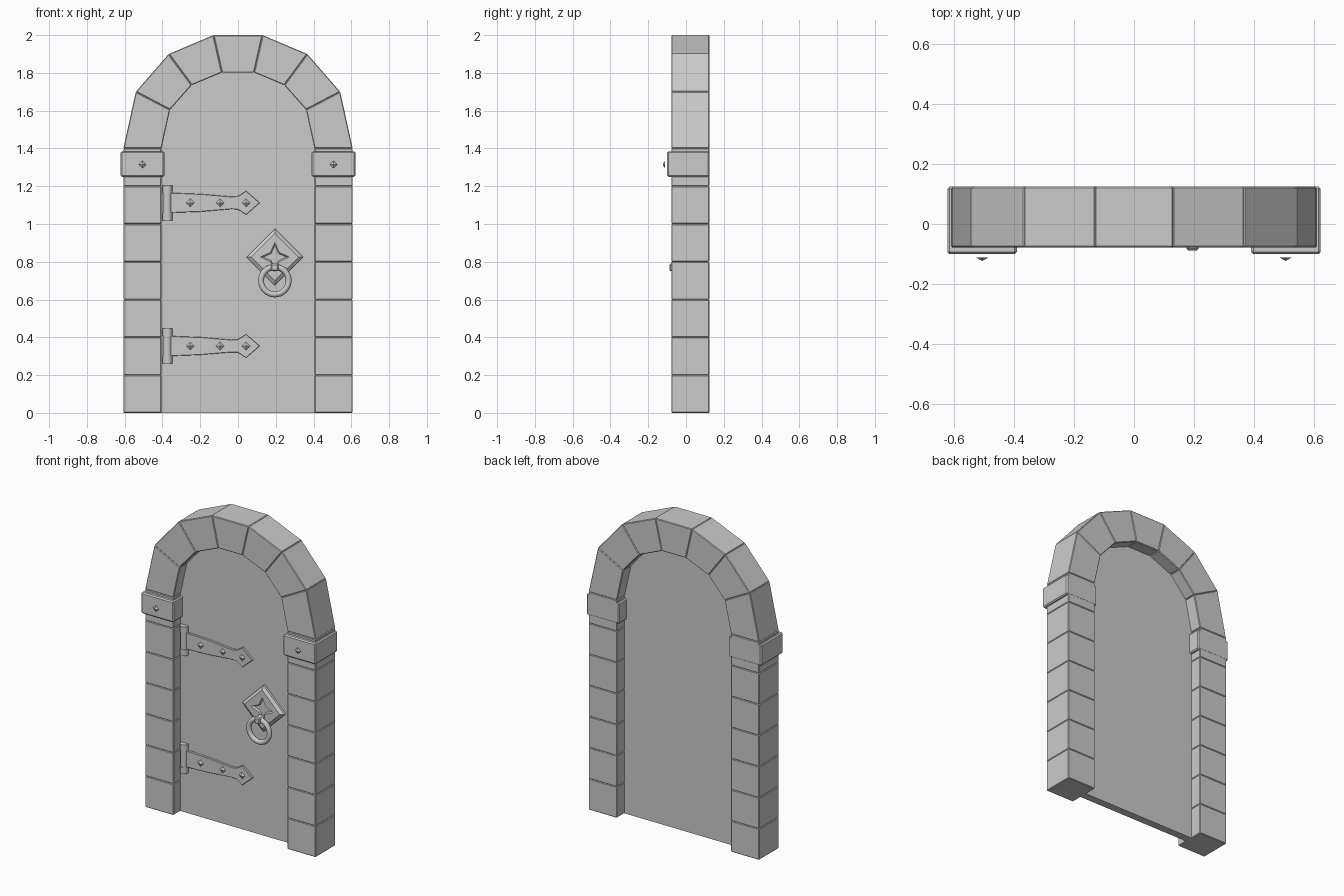
import bpy, bmesh, math
from mathutils import Matrix, Vector

if "Cube" in bpy.data.objects:
    bpy.data.objects.remove(bpy.data.objects["Cube"])

FRONT, BACK = -0.078, 0.124
DOOR_FRONT, DOOR_BACK = -0.005, 0.045


def finish(bm, name, bevel=0.0, smooth=False):
    bmesh.ops.recalc_face_normals(bm, faces=bm.faces[:])
    if bevel:
        bmesh.ops.bevel(bm, geom=bm.edges[:], offset=bevel, segments=1,
                        profile=0.5, affect='EDGES')
    mesh = bpy.data.meshes.new(name)
    bm.to_mesh(mesh)
    bm.free()
    ob = bpy.data.objects.new(name, mesh)
    bpy.context.collection.objects.link(ob)
    if smooth:
        bpy.ops.object.select_all(action='DESELECT')
        ob.select_set(True)
        bpy.context.view_layer.objects.active = ob
        bpy.ops.object.shade_smooth_by_angle(angle=math.radians(40))
    return ob


def prism(name, pts, y0, y1, bevel=0.0):
    """Extrude an (x, z) outline from y0 to y1."""
    bm = bmesh.new()
    a = [bm.verts.new((x, y0, z)) for x, z in pts]
    b = [bm.verts.new((x, y1, z)) for x, z in pts]
    bm.faces.new(a)
    bm.faces.new(b[::-1])
    n = len(pts)
    for i in range(n):
        bm.faces.new((a[i], b[i], b[(i + 1) % n], a[(i + 1) % n]))
    return finish(bm, name, bevel)


def block(name, x0, x1, z0, z1, y0=FRONT, y1=BACK, bevel=0.004):
    return prism(name, [(x0, z0), (x1, z0), (x1, z1), (x0, z1)], y0, y1, bevel)


def stud(name, x, y, z, r=0.02, h=0.011):
    """Four-sided pointed nail head facing -y."""
    bm = bmesh.new()
    m = Matrix.Translation((x, y - h / 2, z)) @ Matrix.Rotation(math.pi / 2, 4, 'X')
    bmesh.ops.create_cone(bm, cap_ends=True, segments=4, radius1=r, radius2=0,
                          depth=h, matrix=m)
    return finish(bm, name)


def cylinder(name, x, y, z, r, h):
    bm = bmesh.new()
    bmesh.ops.create_cone(bm, cap_ends=True, segments=16, radius1=r, radius2=r,
                          depth=h, matrix=Matrix.Translation((x, y, z)))
    return finish(bm, name, smooth=True)


# Stone posts, capital blocks and their studs
courses = [(i * 0.2, i * 0.2 + 0.2) for i in range(6)] + [(1.2, 1.26), (1.37, 1.4)]
for side, s in (("left", -1), ("right", 1)):
    for z0, z1 in courses:
        block(side + "_post_stone", s * 0.405, s * 0.607, z0, z1)
    block(side + "_capital", s * 0.39, s * 0.621, 1.25, 1.385, -0.1, BACK, 0.007)
    stud(side + "_capital_stud", s * 0.505, -0.112, 1.315)

# Arch stones
outer = [(0.607, 1.4), (0.541, 1.7), (0.367, 1.9), (0.13, 2.0)]
inner = [(0.405, 1.4), (0.36, 1.605), (0.245, 1.735), (0.085, 1.802)]
outer += [(-x, z) for x, z in outer[::-1]]
inner += [(-x, z) for x, z in inner[::-1]]
for i in range(7):
    prism("arch_stone", [outer[i], outer[i + 1], inner[i + 1], inner[i]],
          FRONT, BACK, 0.004)

# Door panel, tucked slightly into the frame
panel = [(0.415, 0)] + [(x * 1.02, z + 0.008) for x, z in inner] + [(-0.415, 0)]
prism("door_panel", panel, DOOR_FRONT, DOOR_BACK)

# Hinges: barrel, end caps, strap with arrow head, studs
half = [(-0.36, 0.053), (-0.20, 0.047), (-0.035, 0.033), (0.0, 0.035), (0.043, 0.063)]
strap = half + [(0.115, 0)] + [(x, -z) for x, z in half[::-1]]
for zc in (1.112, 0.354):
    prism("hinge_strap", [(x, zc + z) for x, z in strap], -0.02, 0.0, 0.002)
    cylinder("hinge_barrel", -0.374, -0.01, zc, 0.023, 0.16)
    for s in (-1, 1):
        cylinder("hinge_cap", -0.374, -0.01, zc + s * 0.073, 0.027, 0.04)
    for x in (-0.253, -0.095, 0.043):
        stud("hinge_stud", x, -0.02, zc, 0.022, 0.012)

# Diamond handle plate with a recessed four-point star
hx, hz = 0.195, 0.825
bm = bmesh.new()


def ring(radii, y):
    n = len(radii) * 4
    out = []
    for i in range(n):
        a, r = 2 * math.pi * i / n, radii[i % len(radii)]
        out.append(bm.verts.new((hx + r * math.cos(a), y, hz + r * math.sin(a))))
    return out


def bridge(a, b):
    n = len(a)
    for i in range(n):
        bm.faces.new((a[i], a[(i + 1) % n], b[(i + 1) % n], b[i]))


base, rim, face = ring([0.15], 0.0), ring([0.15], -0.02), ring([0.125], -0.034)
star, floor = ring([0.077, 0.034], -0.034), ring([0.062, 0.027], -0.024)
bridge(base, rim)
bridge(rim, face)
for i in range(4):
    bm.faces.new((face[i], face[(i + 1) % 4], star[(2 * i + 2) % 8],
                  star[2 * i + 1], star[2 * i]))
bridge(star, floor)
bm.faces.new(floor)
bm.faces.new(base[::-1])
finish(bm, "handle_plate")

# Pull ring and the staple that holds it
bpy.ops.mesh.primitive_torus_add(major_segments=32, minor_segments=10,
                                 major_radius=0.073, minor_radius=0.0155,
                                 location=(hx, -0.063, 0.70),
                                 rotation=(math.pi / 2, 0, 0))
pull = bpy.context.object
pull.name = "pull_ring"
bpy.ops.object.shade_smooth_by_angle(angle=math.radians(60))
block("ring_staple", hx - 0.02, hx + 0.02, 0.75, 0.79, -0.088, -0.03, 0.006)
